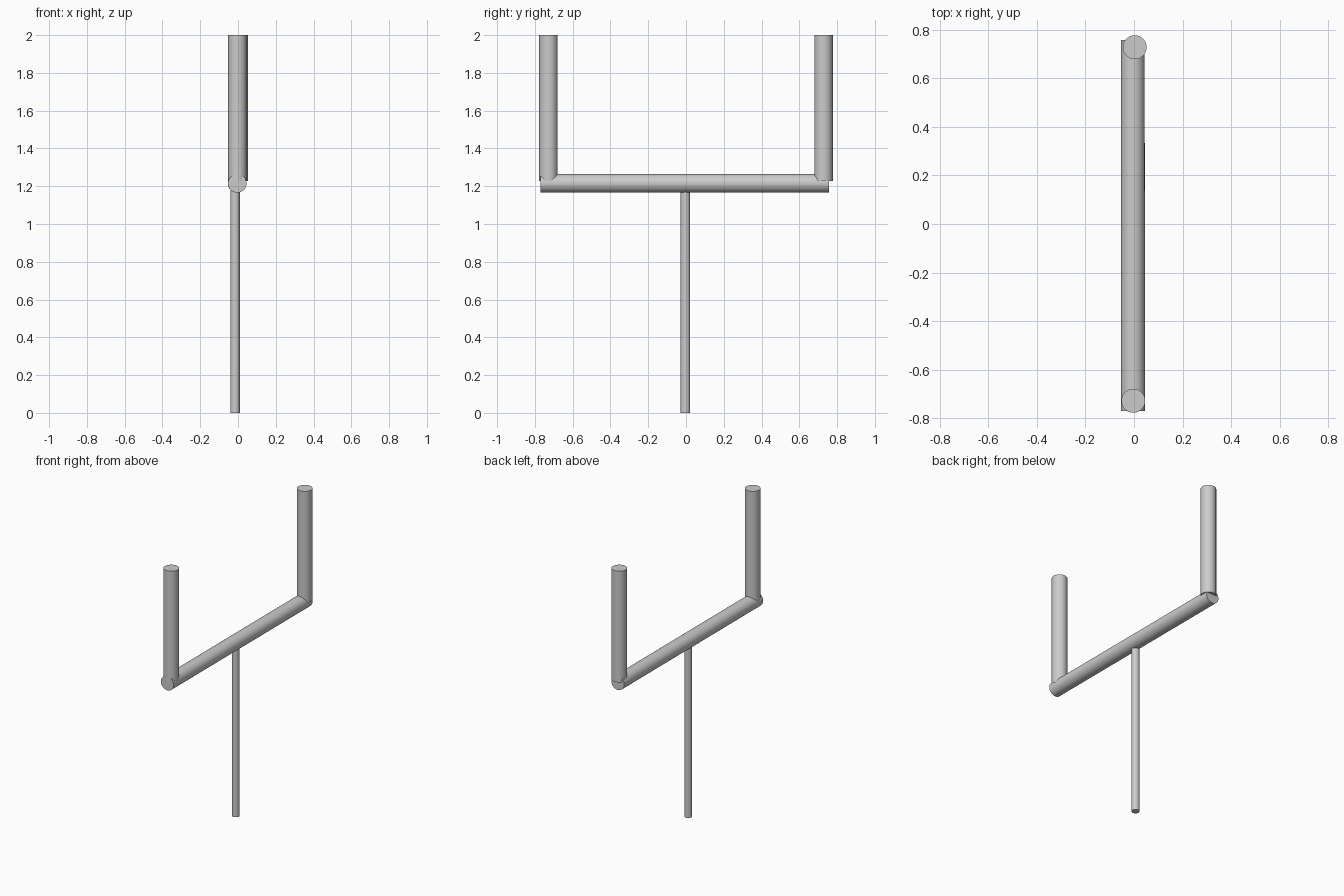
import bpy
import math
from mathutils import Vector

cube = bpy.data.objects.get("Cube")
if cube:
    bpy.data.objects.remove(cube, do_unlink=True)

GREY = (0.6, 0.6, 0.6, 1.0)
paint = bpy.data.materials.new("grey_metal")
paint.use_nodes = True
paint.diffuse_color = GREY
paint.node_tree.nodes["Principled BSDF"].inputs["Base Color"].default_value = GREY


def pipe(name, start, end, radius):
    """Capped round tube running between two points."""
    start, end = Vector(start), Vector(end)
    axis = end - start
    bpy.ops.mesh.primitive_cylinder_add(
        vertices=48, radius=radius, depth=axis.length,
        location=(start + end) / 2,
        rotation=axis.to_track_quat('Z', 'Y').to_euler())
    obj = bpy.context.object
    obj.name = name
    obj.data.materials.append(paint)
    bpy.ops.object.shade_smooth_by_angle(angle=math.radians(30))
    return obj


# Slim ground post
pipe("base_post", (-0.015, -0.003, 0), (-0.015, -0.003, 1.19), 0.025)

# Horizontal bar, its ends left open to view past the uprights
pipe("crossbar", (-0.004, -0.771, 1.215), (-0.005, 0.757, 1.215), 0.049)

# Two uprights resting in the bar
for name, x, y in (("front_upright", -0.003, -0.728), ("back_upright", 0.003, 0.728)):
    pipe(name, (x, y, 1.228), (x, y, 2.0), 0.049)
